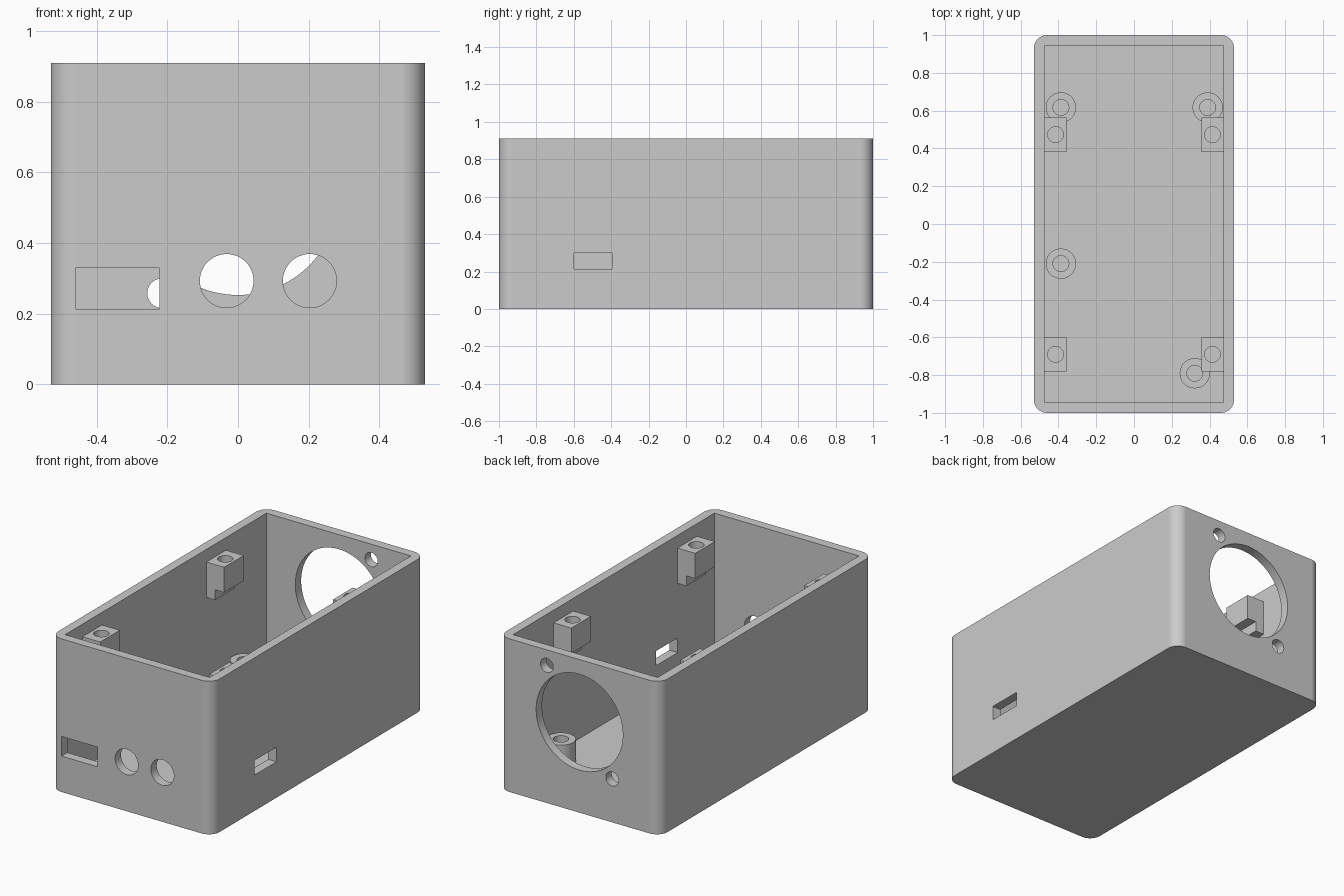
import bpy
import bmesh
from mathutils import Matrix, Vector

cube = bpy.data.objects.get("Cube")
if cube:
    bpy.data.objects.remove(cube, do_unlink=True)

grey = bpy.data.materials.new("grey plastic")
grey.use_nodes = True
grey.diffuse_color = (0.6, 0.6, 0.6, 1)
grey.node_tree.nodes["Principled BSDF"].inputs["Base Color"].default_value = (0.6, 0.6, 0.6, 1)

HX, HY, H, WALL, FLOOR = 0.53, 1.0, 0.91, 0.055, 0.055
IX, IY = HX - WALL, HY - WALL


def make(name, bm):
    bmesh.ops.recalc_face_normals(bm, faces=bm.faces)
    mesh = bpy.data.meshes.new(name)
    bm.to_mesh(mesh)
    bm.free()
    mesh.materials.append(grey)
    obj = bpy.data.objects.new(name, mesh)
    bpy.context.collection.objects.link(obj)
    return obj


def box(name, low, high, corner=0):
    low, high = Vector(low), Vector(high)
    bm = bmesh.new()
    bmesh.ops.create_cube(bm, size=1, matrix=Matrix.Translation((low + high) / 2)
                          @ Matrix.Diagonal((*(high - low), 1)))
    if corner:
        upright = [e for e in bm.edges if abs(e.verts[0].co.z - e.verts[1].co.z) > 0.1]
        bmesh.ops.bevel(bm, geom=upright, offset=corner, segments=10, profile=0.5, affect='EDGES')
    return make(name, bm)


def cylinder(name, centre, radius, depth, axis='Z', sides=48):
    turn = Matrix.Rotation(1.5707963, 4, 'X') if axis == 'Y' else Matrix()
    bm = bmesh.new()
    bmesh.ops.create_cone(bm, cap_ends=True, segments=sides, radius1=radius, radius2=radius,
                          depth=depth, matrix=Matrix.Translation(centre) @ turn)
    return make(name, bm)


def cut(obj, cutters):
    bpy.context.view_layer.objects.active = obj
    for cutter in cutters:
        mod = obj.modifiers.new("cut", 'BOOLEAN')
        mod.operation, mod.solver, mod.object = 'DIFFERENCE', 'EXACT', cutter
        bpy.ops.object.modifier_apply(modifier=mod.name)
        bpy.data.objects.remove(cutter, do_unlink=True)


def smooth(obj):
    bpy.ops.object.select_all(action='DESELECT')
    obj.select_set(True)
    bpy.context.view_layer.objects.active = obj
    bpy.ops.object.shade_smooth_by_angle(angle=0.5)
    mod = obj.modifiers.new("flat panels", 'WEIGHTED_NORMAL')
    mod.keep_sharp = True


# Open case with rounded outside corners and a square cavity
case = box("case", (-HX, -HY, 0), (HX, HY, H), corner=0.07)
cutters = [box("cavity", (-IX, -IY, FLOOR), (IX, IY, H + 0.1))]

# Front socket slot and two round holes
cutters.append(box("front_slot", (-0.46, -1.1, 0.213), (-0.222, -0.9, 0.33)))
for x in (-0.032, 0.203):
    cutters.append(cylinder("front_hole", (x, -HY, 0.293), 0.076, 0.2, 'Y'))

# Side slot
cutters.append(box("side_slot", (0.45, -0.6, 0.213), (0.6, -0.395, 0.3)))

# Fan opening and its two diagonal screw holes in the back
FAN_Z = 0.538
cutters.append(cylinder("fan_opening", (0, HY, FAN_Z), 0.285, 0.2, 'Y', 96))
for side in (-1, 1):
    cutters.append(cylinder("fan_screw_hole", (side * 0.215, HY, FAN_Z + side * 0.28),
                            0.042, 0.2, 'Y', 32))
cut(case, cutters)
smooth(case)

# Stepped lid screw blocks on the long walls
TOP = 0.835
for side, label in ((1, "left"), (-1, "right")):
    for y, place in ((-0.69, "front"), (0.473, "back")):
        profile = [(0.358, TOP), (IX + 0.01, TOP), (IX + 0.01, 0.625),
                   (0.417, 0.625), (0.417, 0.685), (0.358, 0.685)]
        bm = bmesh.new()
        face = bm.faces.new([bm.verts.new((side * x, y - 0.092, z)) for x, z in profile])
        solid = bmesh.ops.extrude_face_region(bm, geom=[face])
        moved = [v for v in solid["geom"] if isinstance(v, bmesh.types.BMVert)]
        bmesh.ops.translate(bm, verts=moved, vec=(0, 0.184, 0))
        block = make(f"{place}_{label}_lid_block", bm)
        cut(block, [cylinder("lid_screw_hole", (side * 0.415, y, TOP), 0.042, 0.26, sides=32)])
        smooth(block)

# Hollow round standoffs on the floor
STAND = 0.183
for i, (x, y) in enumerate([(-0.387, 0.617), (0.39, 0.617), (-0.387, -0.21), (0.322, -0.79)]):
    mid = (FLOOR + STAND) / 2
    post = cylinder(f"standoff_{i + 1}", (x, y, mid), 0.08, STAND - FLOOR + 0.01)
    cut(post, [cylinder("standoff_hole", (x, y, mid), 0.042, 0.4, sides=32)])
    smooth(post)
